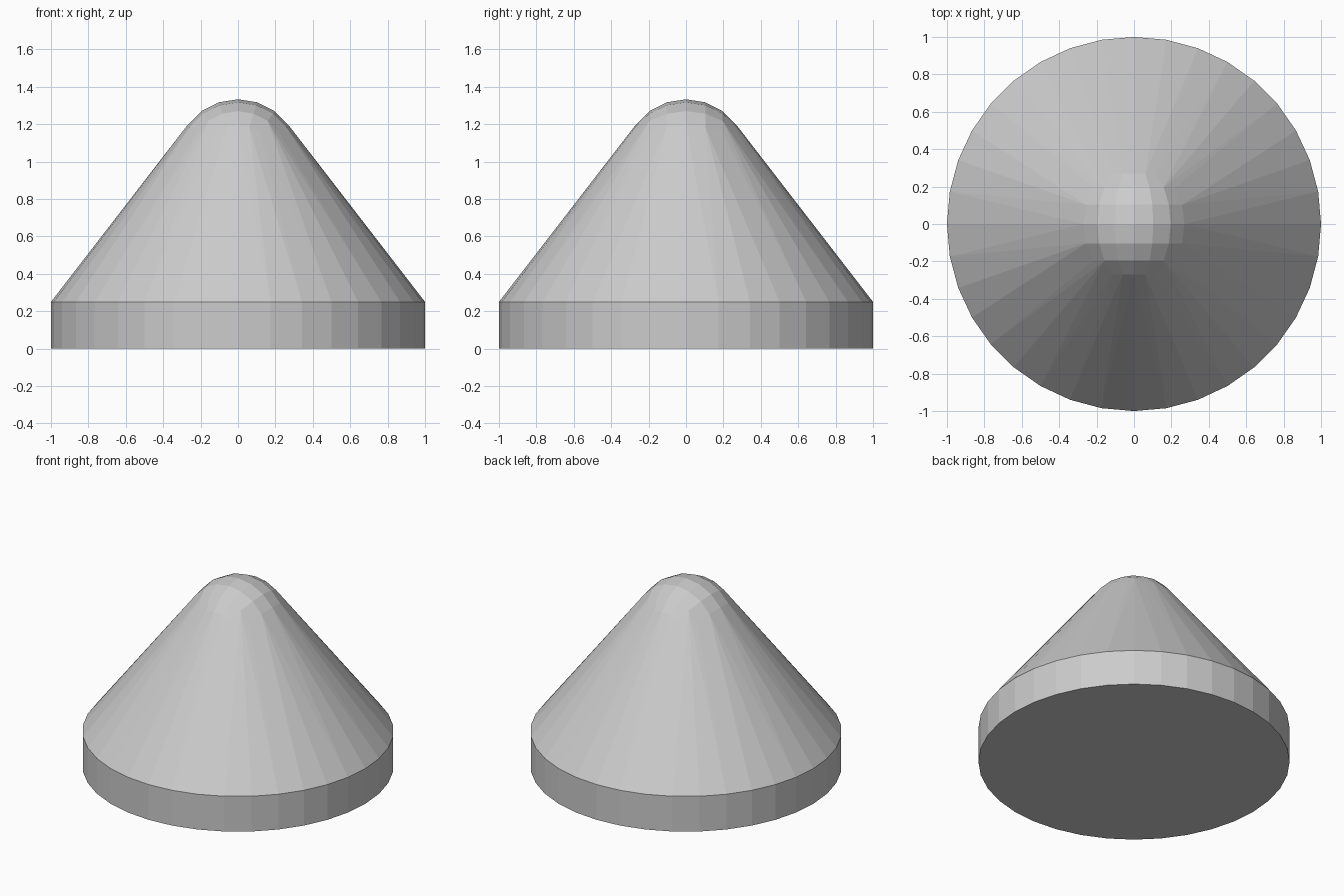
import bpy, bmesh, math
from mathutils import Matrix

if "Cube" in bpy.data.objects:
    bpy.data.objects.remove(bpy.data.objects["Cube"])

bm = bmesh.new()

# Base disc rims: 36 sides
for z in (0.0, 0.25):
    for i in range(36):
        a = math.radians(10 * i)
        bm.verts.new((math.cos(a), math.sin(a), z))

# Rounded tip: small low-poly sphere with its pole along y
place = Matrix.Translation((0, 0, 1)) @ Matrix.Rotation(math.pi / 2, 4, 'X')
bmesh.ops.create_uvsphere(bm, u_segments=20, v_segments=10, radius=1 / 3, matrix=place)

# Wrap disc and sphere in one tapering skin
hull = bmesh.ops.convex_hull(bm, input=bm.verts[:])
inside = {g for g in hull["geom_interior"] + hull["geom_unused"] if isinstance(g, bmesh.types.BMVert)}
bmesh.ops.delete(bm, geom=list(inside), context='VERTS')
bmesh.ops.dissolve_limit(bm, angle_limit=math.radians(0.2), verts=bm.verts[:], edges=bm.edges[:])
bmesh.ops.recalc_face_normals(bm, faces=bm.faces[:])

mesh = bpy.data.meshes.new("rounded_cone")
bm.to_mesh(mesh)
bm.free()
bpy.context.collection.objects.link(bpy.data.objects.new("rounded_cone", mesh))
